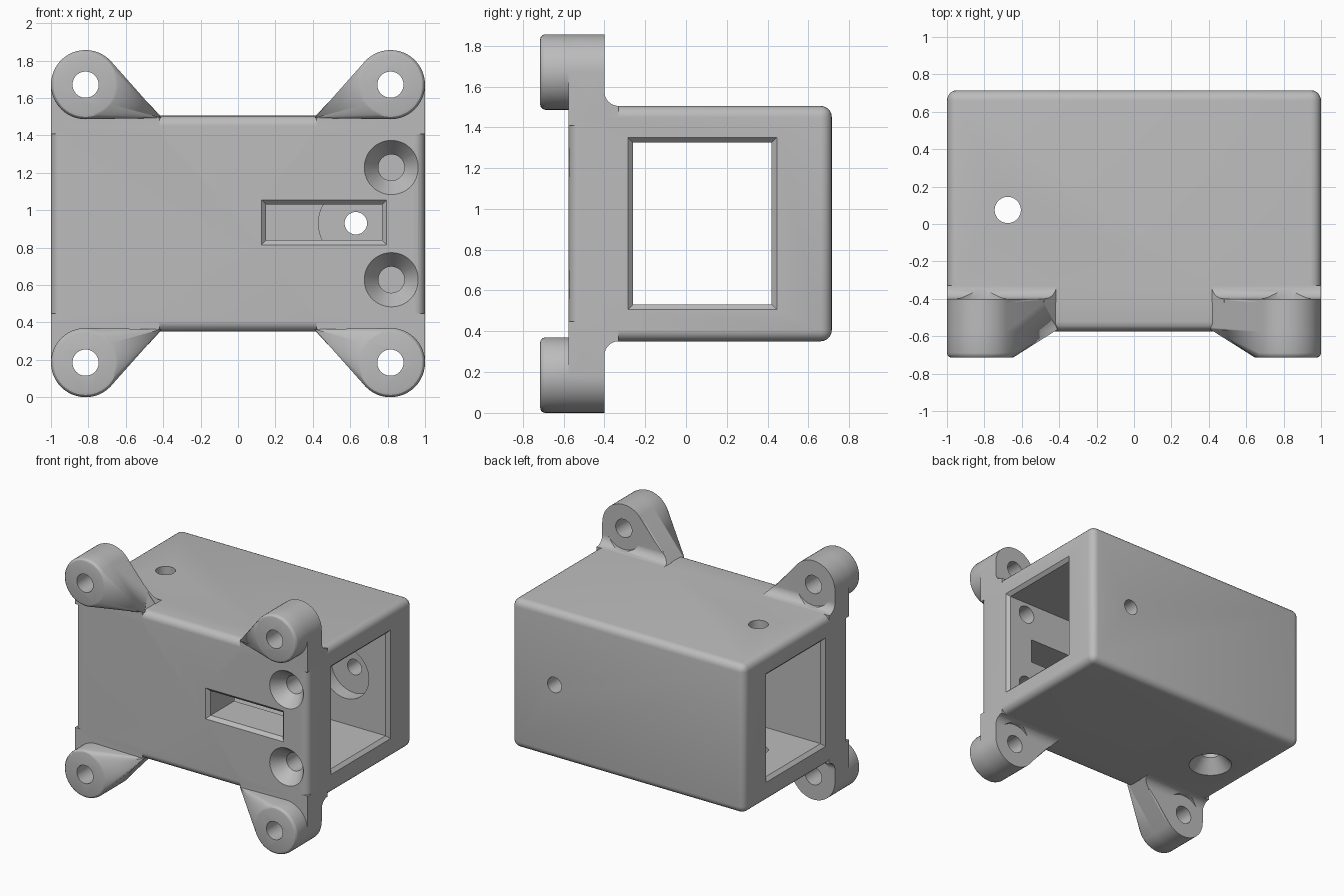
import bpy, bmesh, math
from mathutils import Vector

if "Cube" in bpy.data.objects:
    bpy.data.objects.remove(bpy.data.objects["Cube"], do_unlink=True)

grey = bpy.data.materials.new("plain_grey")
grey.use_nodes = True
GREY = (0.5, 0.5, 0.5, 1)
grey.diffuse_color = GREY
grey.node_tree.nodes["Principled BSDF"].inputs["Base Color"].default_value = GREY

MID = 0.928          # mirror height of the housing
EAR_X, EAR_Z, EAR_R = 0.815, 0.743, 0.185
FRONT, EAR_BACK, EAR_FRONT = -0.575, -0.4, -0.715


def ring(axis, centre, along, radius, n=48):
    """Circle of points around an axis; centre gives the other two coordinates."""
    pts = []
    for i in range(n):
        a = 2 * math.pi * i / n
        p = [centre[0] + radius * math.cos(a), centre[1] + radius * math.sin(a)]
        p.insert(axis, along)
        pts.append(Vector(p))
    return pts


def box(lo, hi):
    return [Vector((x, y, z)) for x in (lo[0], hi[0])
            for y in (lo[1], hi[1]) for z in (lo[2], hi[2])]


def hull(name, pts):
    bm = bmesh.new()
    for p in pts:
        bm.verts.new(p)
    res = bmesh.ops.convex_hull(bm, input=bm.verts)
    junk = {v for v in res["geom_interior"] if isinstance(v, bmesh.types.BMVert)}
    bmesh.ops.delete(bm, geom=list(junk), context="VERTS")
    bmesh.ops.dissolve_limit(bm, angle_limit=0.01, verts=bm.verts, edges=bm.edges)
    bmesh.ops.recalc_face_normals(bm, faces=bm.faces)
    mesh = bpy.data.meshes.new(name)
    bm.to_mesh(mesh)
    bm.free()
    ob = bpy.data.objects.new(name, mesh)
    bpy.context.collection.objects.link(ob)
    return ob


def combine(target, tool, operation):
    mod = target.modifiers.new("combine", "BOOLEAN")
    mod.operation, mod.object, mod.solver = operation, tool, "EXACT"
    bpy.context.view_layer.objects.active = target
    bpy.ops.object.modifier_apply(modifier=mod.name)
    bpy.data.objects.remove(tool, do_unlink=True)


def cut(pts):
    combine(housing, hull("cutter", pts), "DIFFERENCE")


def drill(axis, centre, *stations):
    """Round cutter through (position, radius) stations."""
    cut([p for along, r in stations for p in ring(axis, centre, along, r)])


# Rounded box body
housing = hull("housing", box((-1, FRONT, MID - 0.577), (1, 0.715, MID + 0.577)))
bev = housing.modifiers.new("round", "BEVEL")
bev.width, bev.segments = 0.055, 5
bpy.context.view_layer.objects.active = housing
bpy.ops.object.modifier_apply(modifier=bev.name)


def place(points, sx, sz):
    return [Vector((sx * x, y, MID + sz * z)) for x, y, z in points]


# Four mounting ears with webs and rear fillets
c = (EAR_X, EAR_Z)
for sx in (-1, 1):
    for sz in (-1, 1):
        boss = []
        for i in range(4):
            a = math.pi / 2 * i / 3
            boss += ring(1, c, EAR_FRONT + 0.025 * (1 - math.sin(a)),
                         EAR_R - 0.025 * (1 - math.cos(a)))
        boss += ring(1, c, EAR_BACK - 0.02, EAR_R) + ring(1, c, EAR_BACK, EAR_R - 0.012)
        tip = [Vector((0.41, y, 0.565)) for y in (FRONT + 0.01, EAR_BACK)]
        combine(housing, hull("ear", place(boss + tip, sx, sz)), "UNION")

        web = ring(1, c, FRONT, EAR_R) + ring(1, c, EAR_BACK, EAR_R)
        web += [Vector((x, y, z)) for y in (FRONT, EAR_BACK)
                for x, z in ((1, 0.48), (0.42, 0.48), (0.42, 0.56))]
        combine(housing, hull("web", place(web, sx, sz)), "UNION")

        # Concave fillet between ear back and body, as a strip minus a rod
        strip = hull("fillet", place(box((0.41, -0.42, 0.52), (1, -0.33, 0.647)), sx, sz))
        rod = hull("rod", place(ring(0, (-0.33, 0.647), 0.3, 0.07)
                                + ring(0, (-0.33, 0.647), 1.1, 0.07), sx, sz))
        combine(strip, rod, "DIFFERENCE")
        # Trim the strip to the slanted side of the ear
        trim = hull("trim", place([Vector((x, y, z)) for y in (-0.5, -0.2)
                    for x, z in ((0.3, 0.7), (0.3, 0.5), (0.4, 0.56), (0.53, 0.7))], sx, sz))
        combine(strip, trim, "DIFFERENCE")
        combine(housing, strip, "UNION")

# Ear bolt holes and rear spot faces
for sx in (-1, 1):
    for sz in (-1, 1):
        centre = (sx * EAR_X, MID + sz * EAR_Z)
        drill(1, centre, (-0.9, 0.07), (-0.2, 0.07))
        drill(1, centre, (EAR_BACK, 0.163), (-0.3, 0.163))

# Square tunnel with flared mouths
Y0, Y1, H = -0.26, 0.42, 0.397
cut(box((-1.1, Y0, MID - H), (1.1, Y1, MID + H)))
for s in (-1, 1):
    mouth = []
    for x, g in ((0.975, 0), (1.025, 0.05)):
        mouth += box((s * x, Y0 - g, MID - H - g), (s * x, Y1 + g, MID + H + g))
    cut(mouth)

# Front slot with flared rim
cut(box((0.15, -0.8, 0.84), (0.77, 0, 1.03)))
rim = []
for y, g in ((FRONT + 0.025, 0), (FRONT - 0.025, 0.05)):
    rim += box((0.15 - g, y, 0.84 - g), (0.77 + g, y, 1.03 + g))
cut(rim)

# Countersunk front screw holes
for sz in (-1, 1):
    centre = (0.82, MID + sz * 0.3)
    drill(1, centre, (-0.8, 0.07), (0, 0.07))
    drill(1, centre, (FRONT - 0.02, 0.16), (FRONT + 0.1, 0.07))

# Back hole with inner counterbore
drill(1, (0.63, 0.93), (0.2, 0.06), (0.9, 0.06))
drill(1, (0.63, 0.93), (0.2, 0.2), (0.53, 0.2))

# Vertical hole, countersunk underneath
low = MID - 0.577
drill(2, (-0.675, 0.075), (0.1, 0.07), (1.8, 0.07))
drill(2, (-0.675, 0.075), (low - 0.02, 0.175), (low + 0.1, 0.07))

# Finish
housing.data.materials.clear()
housing.data.materials.append(grey)
for f in housing.data.polygons:
    f.material_index = 0
bpy.ops.object.select_all(action="DESELECT")
housing.select_set(True)
bpy.context.view_layer.objects.active = housing
bpy.ops.object.shade_smooth_by_angle(angle=math.radians(30))
